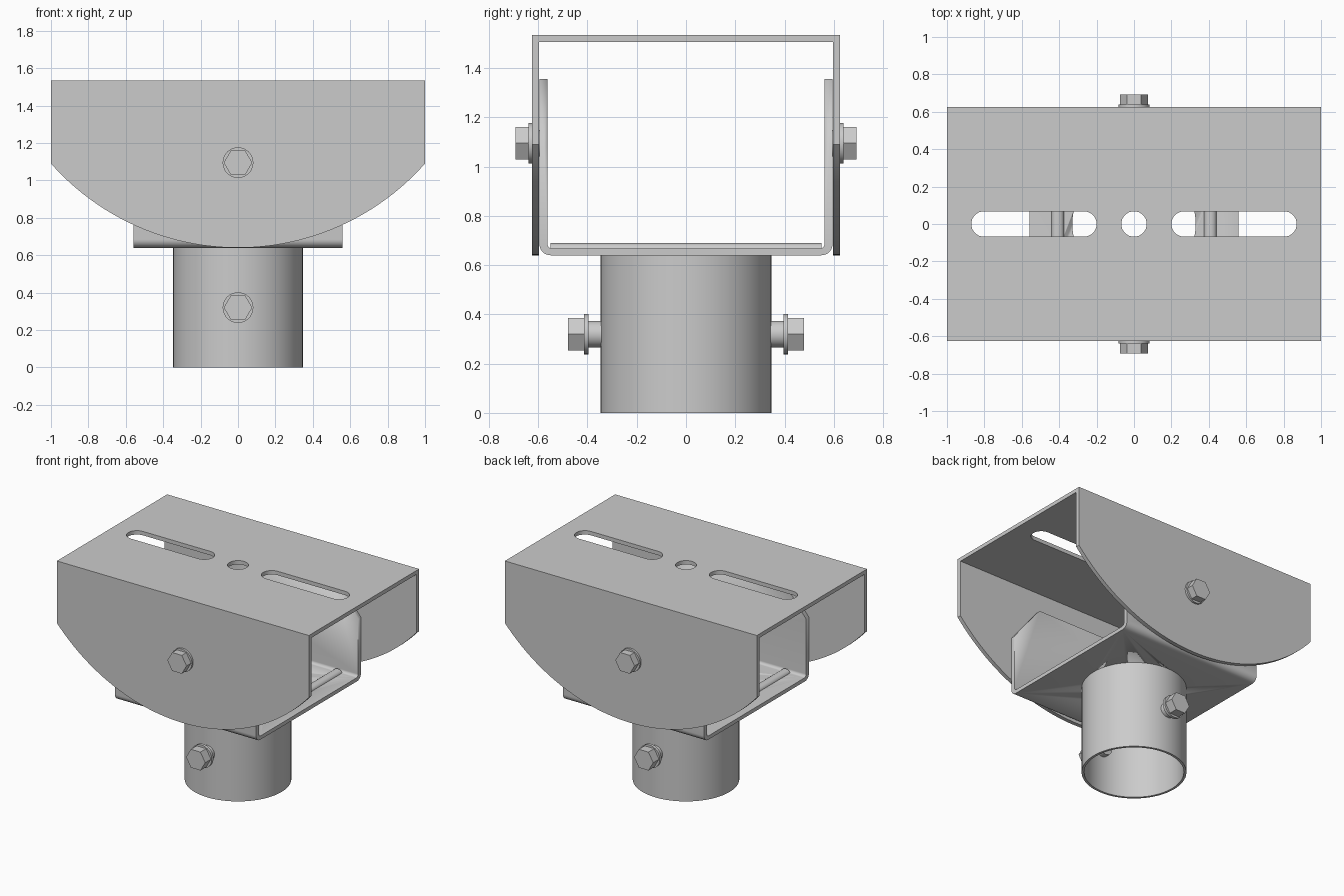
import bpy, bmesh, math
from math import cos, sin, pi

if "Cube" in bpy.data.objects:
    bpy.data.objects.remove(bpy.data.objects["Cube"])

XZ = (pi / 2, 0, 0)        # outline in x,z, extruded along y
YZ = (pi / 2, 0, pi / 2)   # outline in y,z, extruded along x
XY = (0, 0, 0)             # outline in x,y, extruded along z


def arc(cx, cy, r, a0, a1, n):
    return [(cx + r * cos(math.radians(a0 + (a1 - a0) * i / n)),
             cy + r * sin(math.radians(a0 + (a1 - a0) * i / n))) for i in range(n + 1)]


def circle(r, n=64, cx=0, cy=0):
    return arc(cx, cy, r, 0, 360, n)[:-1]


def slot(x0, x1, r):
    return arc(x1 - r, 0, r, -90, 90, 16) + arc(x0 + r, 0, r, 90, 270, 16)


def solid(name, loops, depth, loc, rot=XY):
    """Extrude a filled outline (inner loops become holes), centred on loc."""
    cu = bpy.data.curves.new(name, 'CURVE')
    cu.dimensions = '2D'
    cu.fill_mode = 'BOTH'
    cu.extrude = depth / 2
    for pts in loops:
        s = cu.splines.new('POLY')
        s.points.add(len(pts) - 1)
        for p, (x, y) in zip(s.points, pts):
            p.co = (x, y, 0, 1)
        s.use_cyclic_u = True
    ob = bpy.data.objects.new(name, cu)
    bpy.context.collection.objects.link(ob)
    ob.location, ob.rotation_euler = loc, rot
    bpy.ops.object.select_all(action='DESELECT')
    ob.select_set(True)
    bpy.context.view_layer.objects.active = ob
    bpy.ops.object.convert(target='MESH')
    ob = bpy.context.view_layer.objects.active
    bm = bmesh.new()
    bm.from_mesh(ob.data)
    bmesh.ops.remove_doubles(bm, verts=bm.verts, dist=1e-4)
    bmesh.ops.recalc_face_normals(bm, faces=bm.faces)
    bm.to_mesh(ob.data)
    bm.free()
    bpy.ops.object.shade_smooth_by_angle(angle=math.radians(30))
    return ob


def cut(ob, cutter):
    m = ob.modifiers.new('cut', 'BOOLEAN')
    m.operation, m.solver, m.object = 'DIFFERENCE', 'EXACT', cutter
    cutter.hide_render = True
    bpy.context.view_layer.objects.active = ob
    bpy.ops.object.modifier_apply(modifier=m.name)
    bpy.data.objects.remove(cutter)


def bolt(name, side, z, y_in, y_flange, flange_t, y_end):
    """Hex bolt pointing outwards along y: shank, round flange, hex head."""
    y1 = y_flange + flange_t
    for part, pts, a, b in (('shank', circle(0.054, 32), y_in, y_flange),
                            ('flange', circle(0.082, 40), y_flange, y1),
                            ('head', circle(0.076, 6), y1, y_end)):
        solid(f'{name}_{part}', [pts], b - a, (0, side * (a + b) / 2, z), XZ)


# Upper bracket: slotted top plate
solid('top_plate', [[(-1, -.625), (1, -.625), (1, .625), (-1, .625)],
                    circle(0.068, 32), slot(-.87, -.2, .068), slot(.2, .87, .068)],
      0.028, (0, 0, 1.521))

# Upper bracket: side plates with a curved lower edge
R = 1.336
half = math.degrees(math.asin(1 / R))
side_outline = [(1, 1.507), (-1, 1.507)] + arc(0, .64 + R, R, 270 - half, 270 + half, 48)
for s, tag in ((-1, 'front'), (1, 'back')):
    solid(f'{tag}_side_plate', [side_outline], 0.029, (0, s * 0.6105, 0), XZ)

# Lower bracket: bent U channel, hole over the pipe, clipped upper corners
W, T, B = 0.595, 0.032, 0.64
ro, ri = 0.045, 0.02
outer = [(-W, 1.355)] + arc(-W + ro, B + ro, ro, 180, 270, 8) \
    + arc(W - ro, B + ro, ro, 270, 360, 8) + [(W, 1.355)]
wi, bi = W - T, B + 0.027
inner = [(wi, 1.355)] + arc(wi - ri, bi + ri, ri, 360, 270, 8) \
    + arc(-wi + ri, bi + ri, ri, 270, 180, 8) + [(-wi, 1.355)]
cradle = solid('lower_bracket', [outer + inner], 1.12, (0, 0, 0), YZ)
cut(cradle, solid('hole_cutter', [circle(0.33)], 0.3, (0, 0, B)))
for s in (-1, 1):
    cut(cradle, solid('corner_cutter', [[(s * .56, 1.08), (s * .34, 1.355), (s * .30, 1.405),
                                         (s * .7, 1.405), (s * .7, .905)]], 2, (0, 0, 0), XZ))

# Stiffening ribs across the lower bracket floor
for s, tag in ((-1, 'left'), (1, 'right')):
    rib = [(0.033 * cos(pi * i / 10), 0.025 * sin(pi * i / 10) - 0.002) for i in range(11)]
    solid(f'{tag}_floor_rib', [rib], 1.10, (s * 0.408, 0, bi), XZ)

# Pipe socket
solid('pipe_socket', [circle(0.347), circle(0.33)], 0.64, (0, 0, 0.32))

# Pivot bolts and pipe clamp bolts, front and back
for s, tag in ((-1, 'front'), (1, 'back')):
    bolt(f'{tag}_pivot_bolt', s, 1.095, 0.57, 0.622, 0.018, 0.692)
    bolt(f'{tag}_clamp_bolt', s, 0.32, 0.29, 0.395, 0.02, 0.48)
